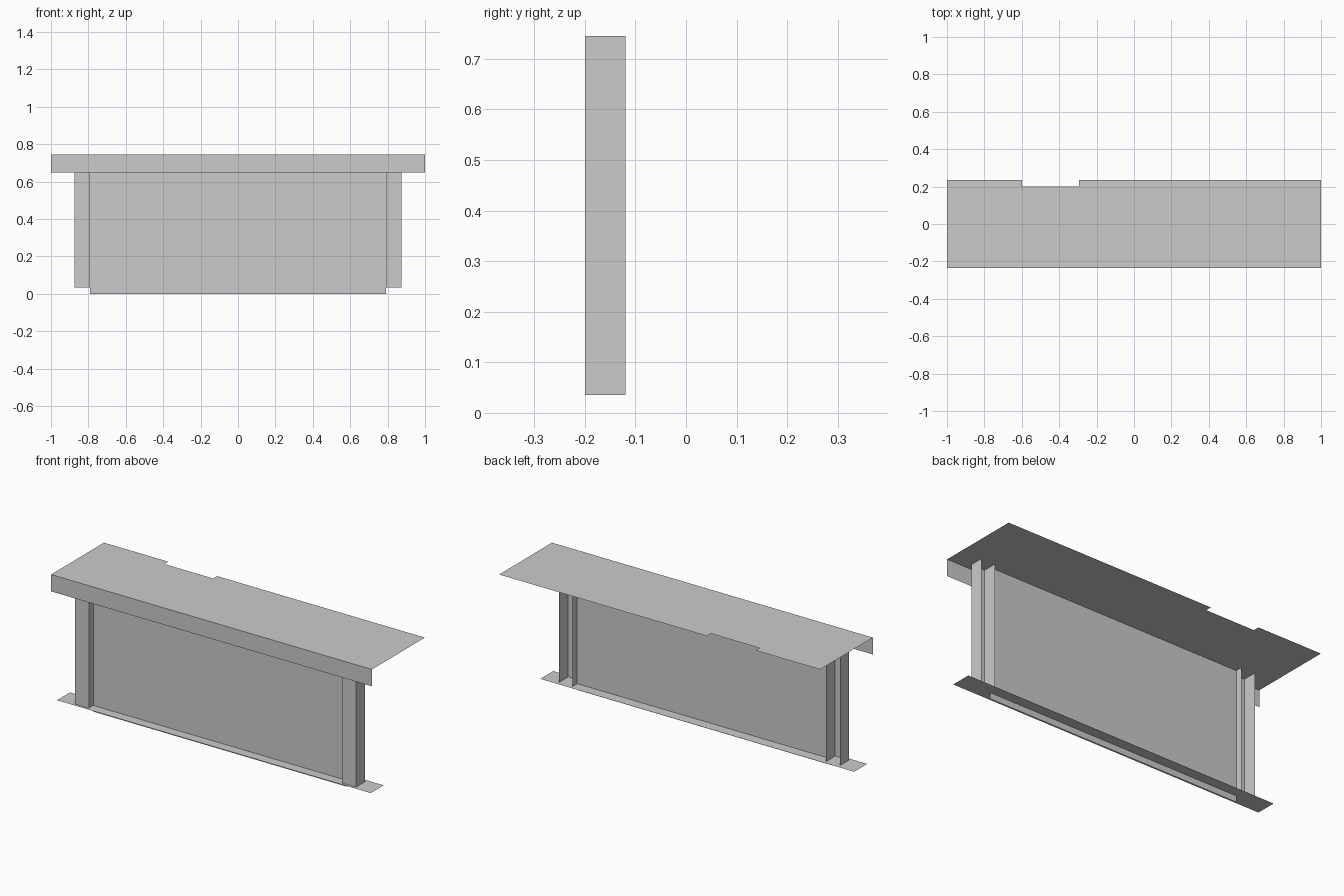
import bpy

if "Cube" in bpy.data.objects:
    bpy.data.objects.remove(bpy.data.objects["Cube"])

TOP, APRON, FOOT = 0.745, 0.65, 0.035


def sheet(name, faces):
    """Thin sheet part from a few polygons, each a list of corner points."""
    verts, polys = [], []
    for face in faces:
        ids = []
        for p in face:
            if p not in verts:
                verts.append(p)
            ids.append(verts.index(p))
        polys.append(ids)
    mesh = bpy.data.meshes.new(name)
    mesh.from_pydata(verts, [], polys)
    obj = bpy.data.objects.new(name, mesh)
    bpy.context.collection.objects.link(obj)
    return obj


def upright(a, b, z0, z1):
    """Vertical rectangle standing on the plan line a-b."""
    return [(*a, z0), (*b, z0), (*b, z1), (*a, z1)]


def level(outline, z):
    return [(x, y, z) for x, y in outline]


# Desk top with a cable notch in the rear edge
sheet("desk_top", [level([(-1, -0.235), (1, -0.235), (1, 0.235), (-0.295, 0.235),
                          (-0.295, 0.2), (-0.6, 0.2), (-0.6, 0.235), (-1, 0.235)], TOP)])

# Front fascia hanging from the top
sheet("front_fascia", [upright((-1, -0.235), (1, -0.235), APRON, TOP)])

# Modesty panel reaching the ground
sheet("modesty_panel", [upright((-0.79, -0.16), (0.79, -0.16), 0, TOP)])

# Base plate under the legs
sheet("base_plate", [level([(-0.978, -0.215), (0.978, -0.215),
                            (0.978, -0.1), (-0.978, -0.1)], FOOT)])

# Channel legs, open at the rear
profile = [(0.79, -0.12), (0.79, -0.2), (0.875, -0.2), (0.875, -0.12)]
legs = sheet("channel_legs", [upright(a, b, FOOT, TOP)
                              for a, b in zip(profile, profile[1:])])
legs.modifiers.new("mirror", 'MIRROR').use_axis[0] = True
